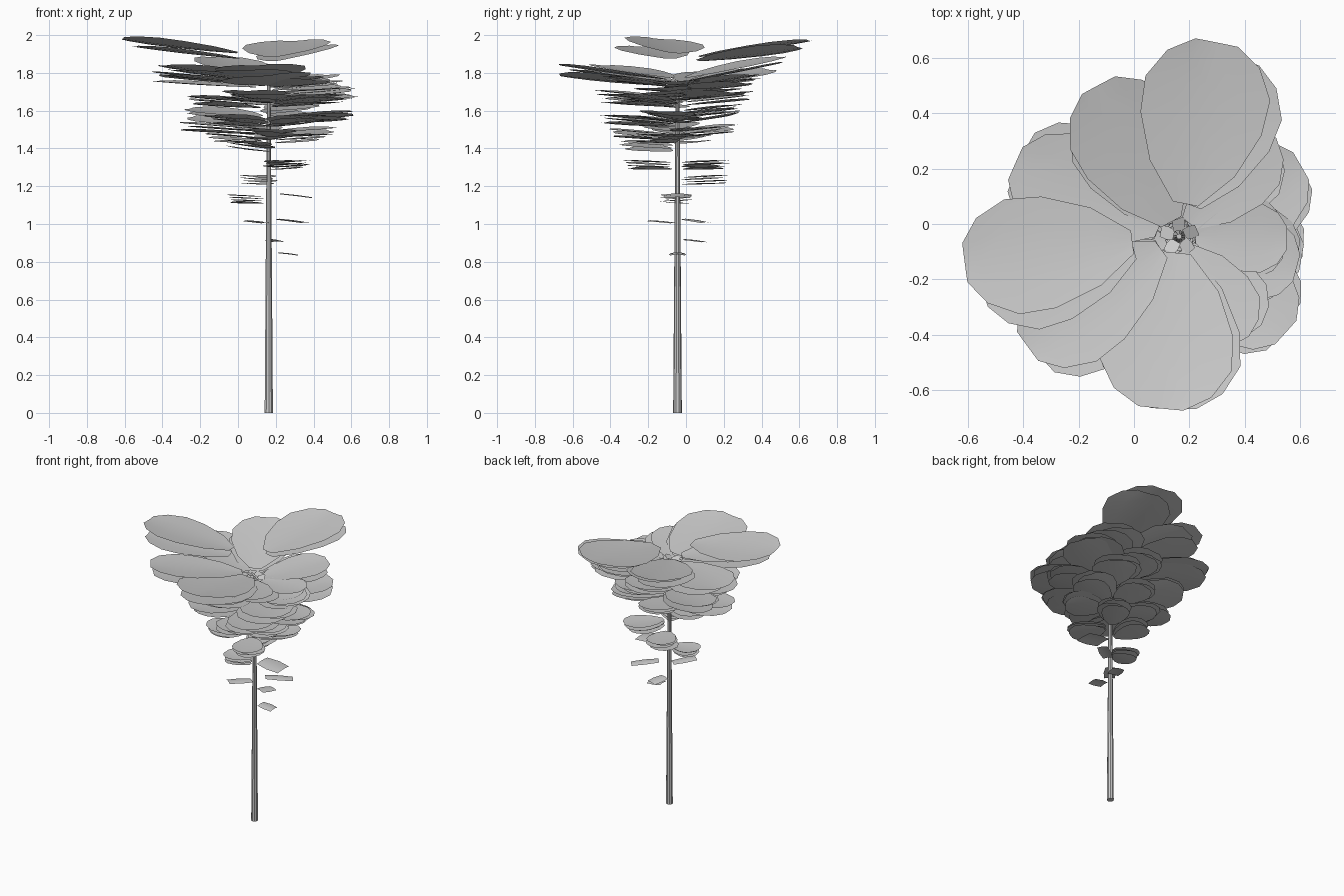
import bpy, bmesh, math, random
from mathutils import Matrix, Vector

random.seed(4)
SX, SY = 0.163, -0.045  # stem position

# tapered stem
bpy.ops.mesh.primitive_cone_add(vertices=10, radius1=0.023, radius2=0.01, depth=1.74,
                                location=(SX, SY, 0.87))
bpy.context.object.name = "stem"
bpy.ops.object.shade_smooth_by_angle()

# half-width of a broad leaf along its length
BROAD = [(0, .2), (.22, .68), (.5, .97), (.72, 1), (.9, .74), (1, .34)]
STRIP = [(0, .8), (.5, 1), (1, .85)]


def add_leaf(bm, profile, angle, z, r0, r1, width, rise, roll, cup):
    """One thin blade from radius r0 to r1, rising by 'rise' at its tip."""
    rot = Matrix.Rotation(math.radians(angle), 4, 'Z')
    length = r1 - r0
    tilt = Matrix.Rotation(-math.atan2(rise, length), 4, 'Y')
    twist = Matrix.Rotation(math.radians(roll), 4, 'X')
    move = Matrix.Translation((SX, SY, z)) @ rot @ Matrix.Translation((r0, 0, 0)) @ tilt @ twist
    rows = []
    for u, w in profile:
        row = []
        for v in (-1, -.5, 0, .5, 1):
            bow = cup * (v * v * w - .3 * math.sin(math.pi * u))
            row.append(bm.verts.new(move @ Vector((u * length, v * w * width / 2, bow))))
        rows.append(row)
    for a, b in zip(rows, rows[1:]):
        for i in range(4):
            bm.faces.new((a[i], b[i], b[i + 1], a[i + 1]))


def finish(bm, name):
    me = bpy.data.meshes.new(name)
    bm.to_mesh(me)
    bm.free()
    for p in me.polygons:
        p.use_smooth = True
    ob = bpy.data.objects.new(name, me)
    bpy.context.collection.objects.link(ob)


def cluster(name, angle, z, r0, r1, width, rise, roll=0, layers=3, gap=.016, fan=8):
    """A stack of slightly turned, overlapping leaves."""
    bm = bmesh.new()
    for i in range(layers):
        s = 1 if i == 0 else random.uniform(.9, 1)
        turn = 0 if i == 0 else fan * (1 if i % 2 else -.6)
        add_leaf(bm, BROAD, angle + turn, z - i * gap, r0, r0 + (r1 - r0) * s, width * s,
                 rise * (1 - .15 * i), roll + (random.uniform(-5, 5) if i else 0), width * .03)
    finish(bm, name)


# crown leaves: angle, z at base, inner radius, outer radius, width, rise, roll, layers, gap, fan
crown = [
    (187, 1.905, .17, .785, .42, .075, 5, 2, .03, 8), (79, 1.885, .12, .72, .46, .085, -2, 2, .022, -8),
    (264, 1.765, .06, .63, .48, .075, 2, 3, .016, -7), (216, 1.775, .08, .68, .38, .065, 2, 3, .016, 6),
    (118, 1.775, .06, .63, .40, .11, 0, 3, .018, -7), (156, 1.755, .08, .65, .38, .045, 2, 3, .016, -6),
    (-1, 1.735, .06, .39, .25, .02, 2, 3, .012, 8), (298, 1.74, .05, .44, .31, .04, 0, 2, .014, 8),
    (52, 1.735, .06, .50, .34, .055, 0, 3, .014, 8),
]
# middle leaves: smaller and flatter: angle, z, inner radius, outer radius, width, rise, roll
middle = [
    (30, 1.685, .05, .51, .34, .03, 0), (318, 1.65, .05, .52, .34, .035, 0), (345, 1.70, .06, .44, .30, .02, 2),
    (255, 1.67, .05, .44, .34, .035, 0), (201, 1.645, .05, .46, .32, .03, 2), (95, 1.66, .05, .40, .32, .04, 0),
    (350, 1.565, .05, .45, .30, .03, -2), (300, 1.545, .05, .46, .30, .03, 0), (152, 1.57, .05, .48, .32, .04, -5),
    (60, 1.60, .05, .37, .30, .03, 2), (226, 1.545, .05, .43, .30, .03, 2), (184, 1.505, .05, .47, .28, .03, -2),
    (22, 1.49, .04, .38, .26, .02, 2), (330, 1.46, .04, .31, .24, .015, 0), (105, 1.495, .04, .32, .26, .03, 2),
    (275, 1.475, .04, .36, .26, .025, -2), (165, 1.455, .04, .34, .24, .02, 2), (240, 1.415, .04, .33, .24, .025, -2),
]
# lower tufts
tufts = [(55, 1.325, .04, .31, .20, .01), (292, 1.325, .04, .30, .20, .01),
         (108, 1.245, .03, .27, .19, .012), (182, 1.145, .03, .22, .17, .008)]

for i, c in enumerate(crown):
    cluster(f"crown_leaf_{i}", *c)
for i, c in enumerate(middle):
    cluster(f"middle_leaf_{i}", *c, layers=3, gap=.015, fan=7)
for i, c in enumerate(tufts):
    cluster(f"lower_tuft_{i}", *c, layers=4, gap=.012, fan=5)

# single strip leaves near the bottom
strips = [(0, 1.162, .06, .23, .15, -.02), (38, 1.028, .07, .25, .08, -.018),
          (232, 1.008, .02, .18, .08, .012), (72, .92, .04, .15, .09, -.012),
          (0, .85, .05, .155, .09, -.012)]
for i, (a, z, r0, r1, w, rise) in enumerate(strips):
    bm = bmesh.new()
    add_leaf(bm, STRIP, a, z, r0, r1, w, rise, 0, -.006)
    finish(bm, f"strip_leaf_{i}")

# small curled bud leaves at the tip of the stem
bm = bmesh.new()
for i in range(5):
    add_leaf(bm, STRIP, 72 * i + 20, 1.74, .02, .07, .05, .01, 20, 0)
finish(bm, "tip_bud")
